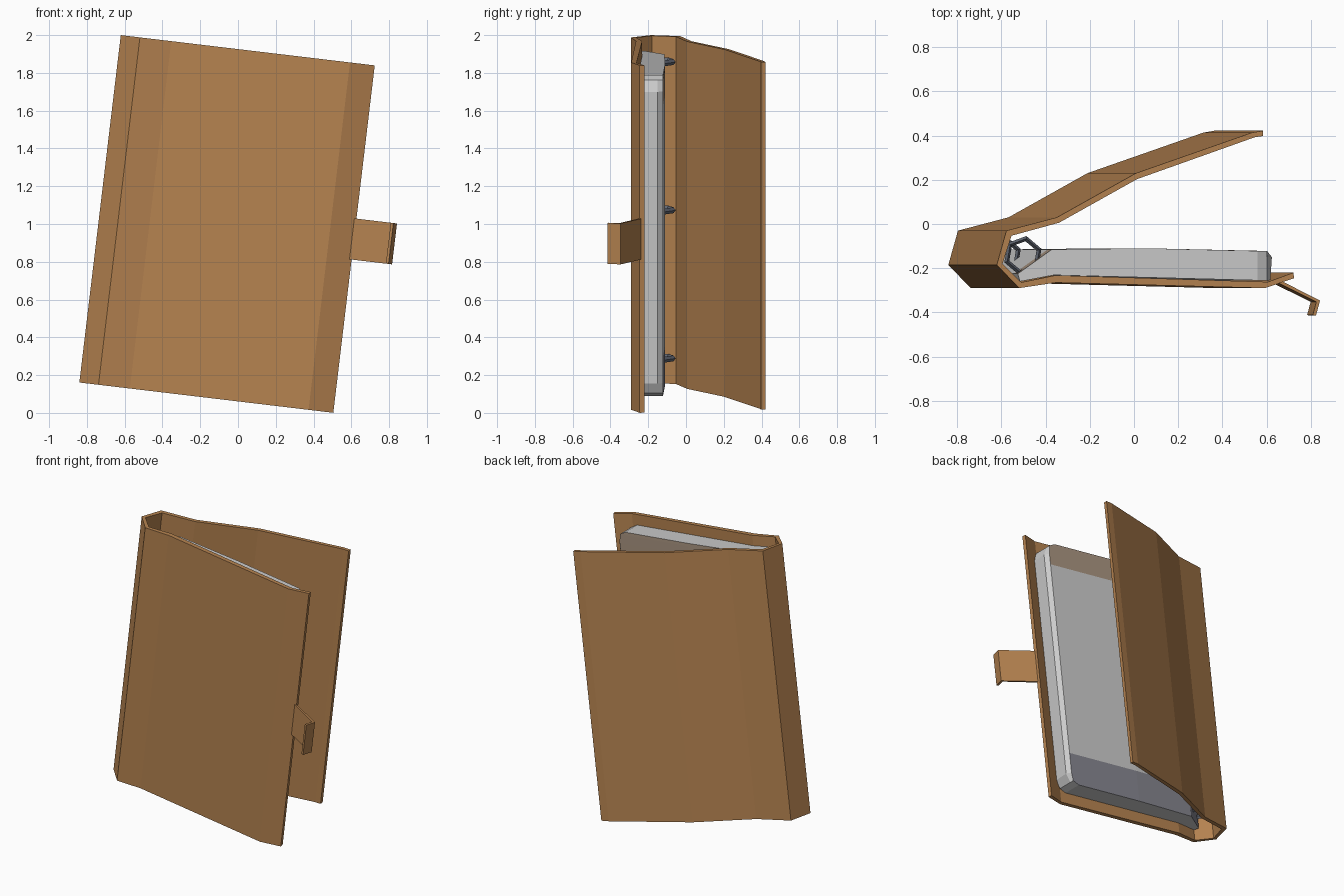
import bpy, bmesh, math
from mathutils import Matrix

if "Cube" in bpy.data.objects:
    bpy.data.objects.remove(bpy.data.objects["Cube"])

# Everything is built upright, then leaned sideways by this transform
LEAN = Matrix.Translation((-0.056, 0, 1.0)) @ Matrix.Rotation(math.radians(6.8), 4, 'Y')


def material(name, rgb):
    m = bpy.data.materials.new(name)
    m.diffuse_color = (*rgb, 1)
    m.use_nodes = True
    m.node_tree.nodes["Principled BSDF"].inputs["Base Color"].default_value = m.diffuse_color
    return m


LEATHER = material("brown leather", (0.46, 0.225, 0.08))
PAPER = material("paper grey", (0.60, 0.60, 0.60))
PAPER_TAN = material("tan paper", (0.40, 0.30, 0.22))
PAPER_BLUE = material("slate paper", (0.24, 0.24, 0.28))
STEEL = material("dark steel", (0.12, 0.135, 0.17))


def finish(bm, name, mats):
    bmesh.ops.recalc_face_normals(bm, faces=bm.faces)
    bm.transform(LEAN)
    me = bpy.data.meshes.new(name)
    bm.to_mesh(me)
    bm.free()
    for m in mats:
        me.materials.append(m)
    ob = bpy.data.objects.new(name, me)
    bpy.context.collection.objects.link(ob)
    return ob


def loft(profile, stations):
    """Skin an (x, y) profile through (height, largest x) stations."""
    bm = bmesh.new()
    rows = []
    for w, lim in stations:
        rows.append([bm.verts.new((min(x, lim(y)), y, w)) for x, y in profile])
    n = len(profile)
    for a, b in zip(rows, rows[1:]):
        for i in range(n):
            j = (i + 1) % n
            bm.faces.new((a[i], a[j], b[j], b[i]))
    bm.faces.new(rows[0])
    bm.faces.new(rows[-1])
    return bm


def free(y):
    return 9.0


# Cover: front board, spine and opened back board in one folded sheet
outer = [(0.675, -0.245), (0.543, -0.29), (-0.41, -0.265), (-0.577, -0.29),
         (-0.679, -0.185), (-0.635, -0.03), (-0.405, 0.03), (-0.045, 0.23),
         (0.482, 0.413), (0.533, 0.422)]
inner = [(0.533, 0.398), (0.495, 0.392), (-0.04, 0.203), (-0.395, 0.006),
         (-0.612, -0.053), (-0.653, -0.18), (-0.567, -0.264),
         (-0.41, -0.232), (0.556, -0.262), (0.672, -0.22)]
finish(loft(outer + inner, [(-0.926, free), (0.926, free)]), "cover", [LEATHER])

# Closing strap with bent tip
strap = [(0.655, -0.228), (0.891, -0.346), (0.872, -0.415), (0.858, -0.412),
         (0.874, -0.352), (0.65, -0.242)]
finish(loft(strap, [(-0.109, free), (0.109, free)]), "strap", [LEATHER])

# Paper block, with rounded free corners and tinted bands on its open page
pages = [(0.585, -0.255), (-0.41, -0.231), (-0.565, -0.26), (-0.575, -0.225),
         (-0.42, -0.115), (0.02, -0.11), (0.57, -0.122), (0.592, -0.15)]


def corner(cut):
    return lambda y: 0.592 - cut


bm = loft(pages, [(-0.855, corner(0.075)), (-0.835, corner(0.03)), (-0.78, free),
                  (-0.64, free), (0.70, free), (0.775, free),
                  (0.835, corner(0.03)), (0.855, corner(0.075))])
bmesh.ops.recalc_face_normals(bm, faces=bm.faces)
for f in bm.faces:
    w = f.calc_center_median().z
    if f.normal.y > 0.65 and f.normal.x < 0.5:
        f.material_index = 1 if w > 0.70 else 2 if w < -0.64 else 0
finish(bm, "paper_block", [PAPER, PAPER_TAN, PAPER_BLUE])


# Binder rings
def ring(name, w, radius=0.078, tube=0.012, sides=6, cuts=4):
    bm = bmesh.new()
    grid = []
    for i in range(sides):
        a = 2 * math.pi * i / sides + 0.35
        row = []
        for k in range(cuts):
            b = 2 * math.pi * k / cuts
            r = radius + tube * math.cos(b)
            row.append(bm.verts.new((-0.545 + r * math.cos(a),
                                     -0.143 + r * math.sin(a),
                                     w + tube * 1.3 * math.sin(b))))
        grid.append(row)
    for i in range(sides):
        p, q = grid[i], grid[(i + 1) % sides]
        for k in range(cuts):
            m = (k + 1) % cuts
            bm.faces.new((p[k], q[k], q[m], p[m]))
    finish(bm, name, [STEEL])


for name, w in (("ring_top", 0.80), ("ring_middle", 0.01), ("ring_bottom", -0.78)):
    ring(name, w)
